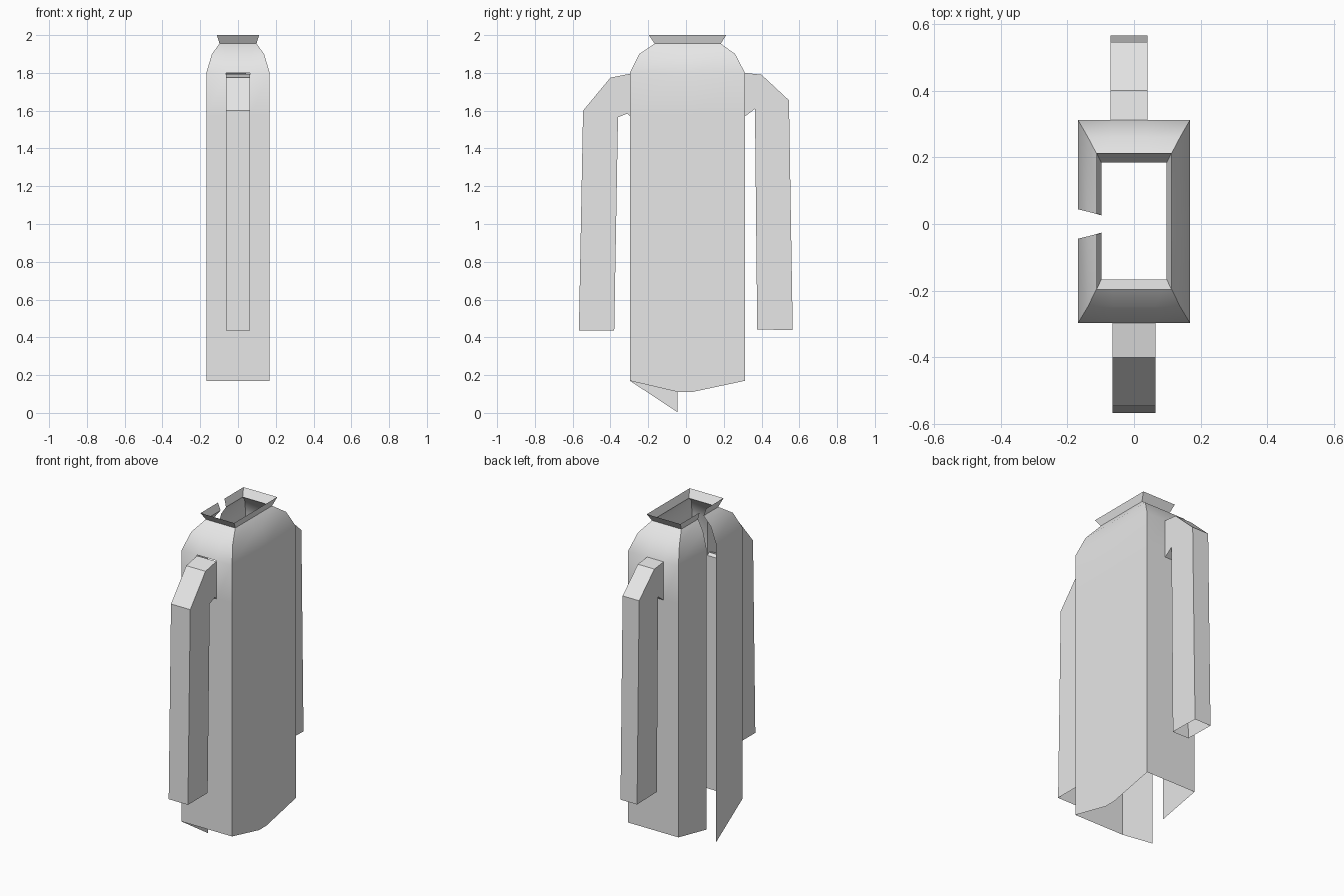
import bpy, bmesh, math

if "Cube" in bpy.data.objects:
    bpy.data.objects.remove(bpy.data.objects["Cube"])

cloth = bpy.data.materials.new("light grey cloth")
cloth.diffuse_color = (0.8, 0.8, 0.8, 1)
cloth.use_nodes = True
cloth.node_tree.nodes["Principled BSDF"].inputs["Base Color"].default_value = cloth.diffuse_color


def make(name, rows, closed, holes=(), recalc=False):
    """Skin a stack of point rows into a thin open shell."""
    bm = bmesh.new()
    vs = [[bm.verts.new(p) for p in row] for row in rows]
    n = len(rows[0])
    for r in range(len(rows) - 1):
        for c in range(n if closed else n - 1):
            if (r, c) not in holes:
                d = (c + 1) % n
                bm.faces.new((vs[r][c], vs[r][d], vs[r + 1][d], vs[r + 1][c]))
    if recalc:
        bmesh.ops.recalc_face_normals(bm, faces=bm.faces[:])
    me = bpy.data.meshes.new(name)
    bm.to_mesh(me)
    bm.free()
    me.materials.append(cloth)
    ob = bpy.data.objects.new(name, me)
    bpy.context.collection.objects.link(ob)
    bpy.context.view_layer.objects.active = ob
    ob.select_set(True)
    bpy.ops.object.shade_smooth_by_angle(angle=math.radians(35))
    ob.select_set(False)
    return ob


# sleeve widths in x, for the -y and +y sides
NEAR = (-0.064, 0.064)
FAR = (-0.07, 0.04)


def ring(x, y0, y1, s):
    """Outline of the coat at one height, starting and ending at the opening."""
    return [(-x, -s), (-x, y0), (NEAR[0], y0), (NEAR[1], y0), (x, y0),
            (x, -0.04), (x, 0.03),
            (x, y1), (FAR[1], y1), (FAR[0], y1), (-x, y1), (-x, s)]


# coat body: hem dips at the middle of both broad sides, lowest at the opening
body = (0.168, -0.297, 0.312, 0.044)
hem = [0.003, 0.17, 0.17, 0.17, 0.17, 0.11, 0.11, 0.17, 0.17, 0.17, 0.17, 0.115]
rows = [[(x, y, z) for (x, y), z in zip(ring(*body), hem)]]
shoulder = [(1.57, *body), (1.8, *body),
            (1.9, 0.138, -0.247, 0.26, 0.037),
            (1.955, 0.098, -0.166, 0.184, 0.026)]
for z, *r in shoulder:
    rows.append([(x, y, z) for x, y in ring(*r)])
make("coat_body", rows, False, holes={(1, 2), (1, 8)})

# flared collar
collar = [rows[-1], [(x, y, 2.0) for x, y in ring(0.112, -0.196, 0.213, 0.031)]]
make("collar", collar, False)


# sleeves: outer and inner (y, z) points from armhole to cuff
def sleeve(name, xs, sections):
    a, b = xs
    make(name, [[(a, *o), (b, *o), (b, *i), (a, *i)] for o, i in sections],
         True, recalc=True)


sleeve("front_sleeve", NEAR, [
    ((-0.297, 1.795), (-0.297, 1.57)), ((-0.4, 1.775), (-0.31, 1.585)),
    ((-0.545, 1.6), (-0.36, 1.565)), ((-0.567, 0.435), (-0.38, 0.435))])
sleeve("back_sleeve", FAR, [
    ((0.312, 1.8), (0.312, 1.57)), ((0.4, 1.79), (0.337, 1.588)),
    ((0.545, 1.655), (0.365, 1.61)), ((0.565, 0.438), (0.377, 0.442))])
